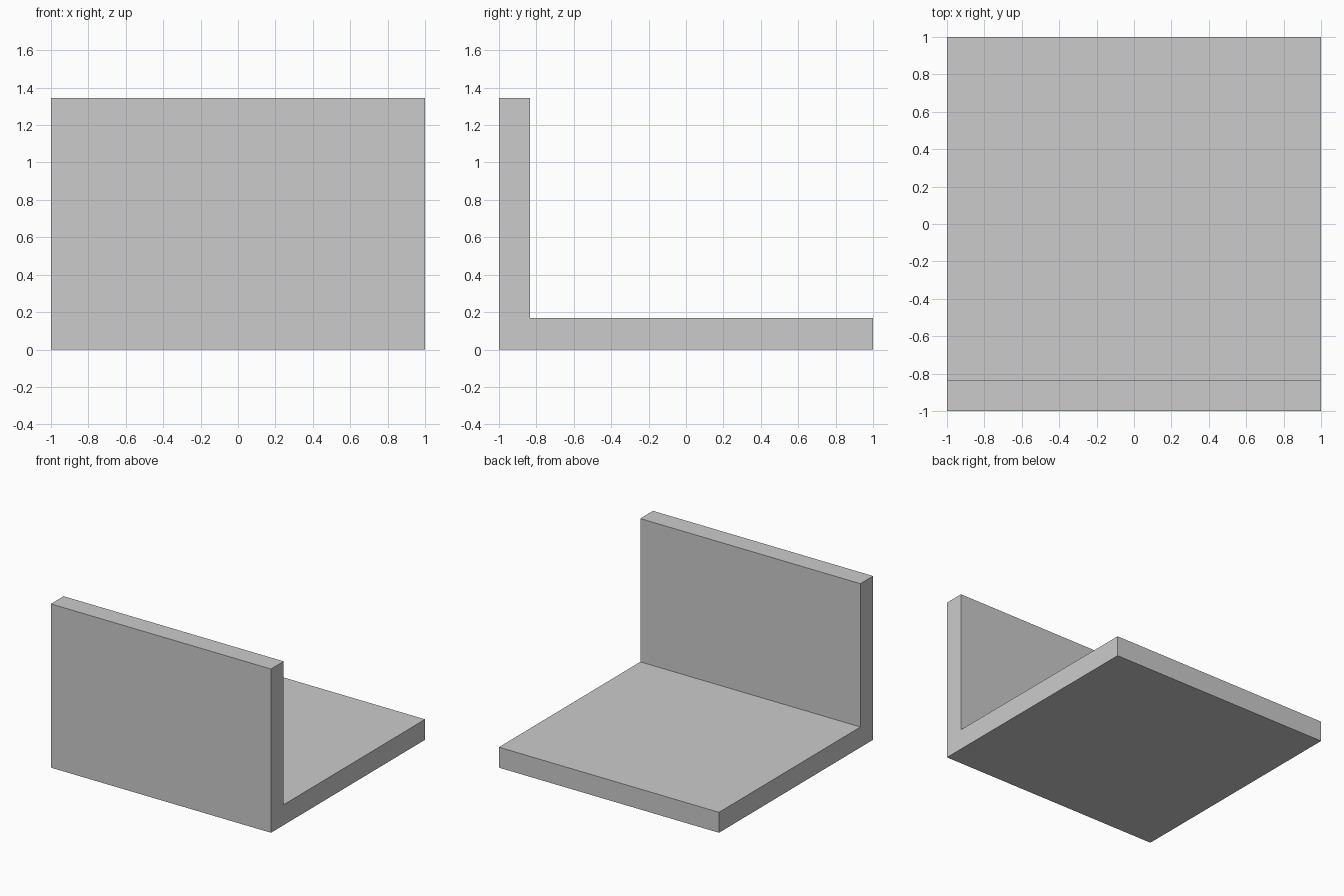
import bpy
import bmesh

if "Cube" in bpy.data.objects:
    bpy.data.objects.remove(bpy.data.objects["Cube"])

HALF = 1.0           # half of the square footprint
HEIGHT = 1.345       # top of the upright wall
BASE_T = 0.168       # thickness of the base plate
WALL_T = 0.165       # thickness of the upright wall

# L-shaped side profile (y, z), swept along x
profile = [
    (-HALF, 0), (HALF, 0), (HALF, BASE_T),
    (-HALF + WALL_T, BASE_T), (-HALF + WALL_T, HEIGHT), (-HALF, HEIGHT),
]

bm = bmesh.new()
face = bm.faces.new([bm.verts.new((-HALF, y, z)) for y, z in profile])
swept = bmesh.ops.extrude_face_region(bm, geom=[face], use_keep_orig=True)
new_verts = [g for g in swept["geom"] if isinstance(g, bmesh.types.BMVert)]
bmesh.ops.translate(bm, verts=new_verts, vec=(2 * HALF, 0, 0))
bmesh.ops.recalc_face_normals(bm, faces=bm.faces)

# Bracket: base plate and front wall in one piece
mesh = bpy.data.meshes.new("angle_bracket")
bm.to_mesh(mesh)
bm.free()
bpy.context.collection.objects.link(bpy.data.objects.new("angle_bracket", mesh))
